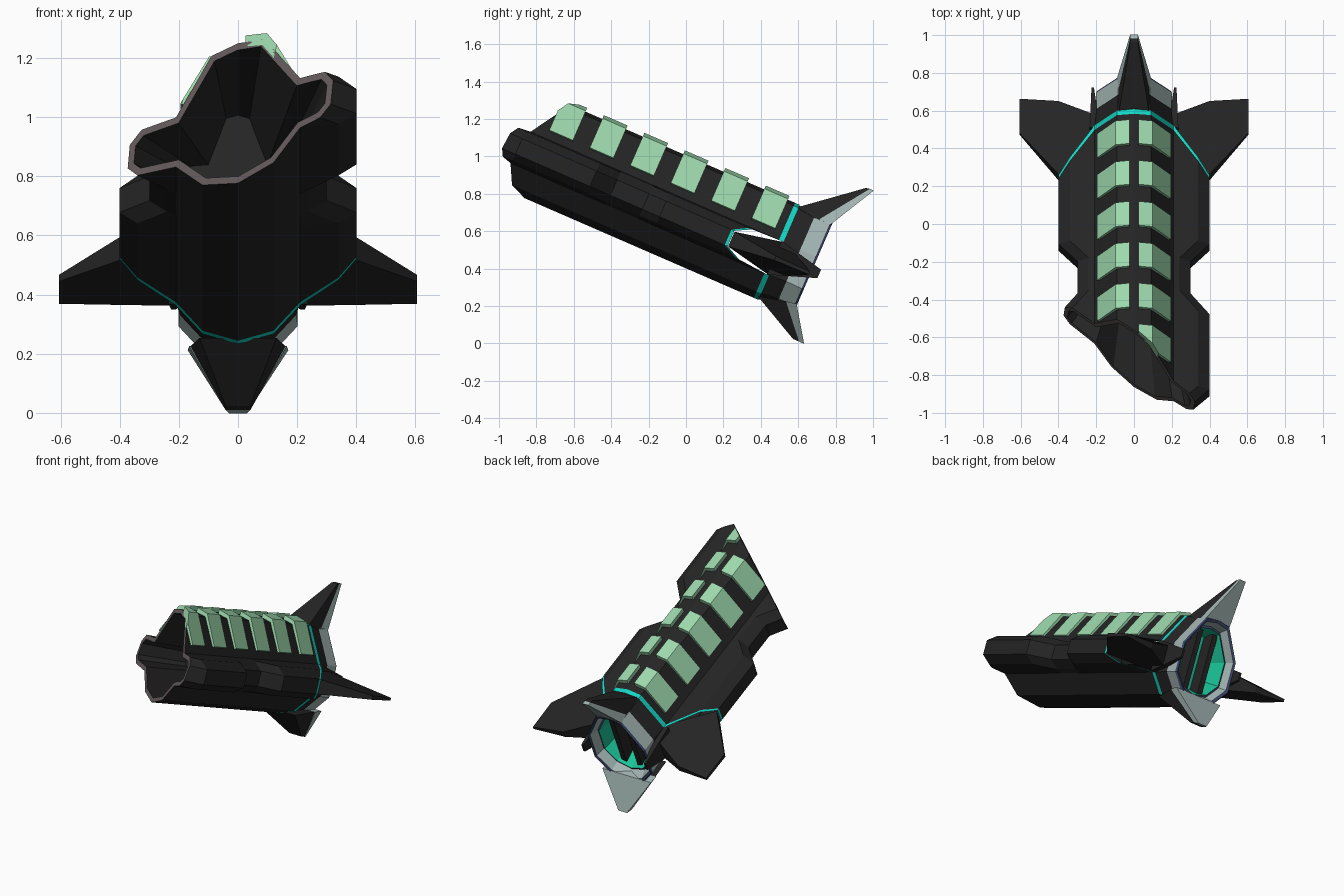
import bpy, bmesh, math
from mathutils import Vector, Matrix

if "Cube" in bpy.data.objects:
    bpy.data.objects.remove(bpy.data.objects["Cube"])

# Parts are built in ship axes (x, s = along hull to tail, u = up), then pitched nose-up
PITCH = Matrix.Rotation(math.radians(-23.5), 4, 'X')
CUT_CO, CUT_NO = Vector((0, -1.16, 0)), Vector((0.7935, 1, -0.16))


def mat(name, *rgb):
    m = bpy.data.materials.new(name)
    m.diffuse_color = (*rgb, 1)
    m.use_nodes = True
    m.node_tree.nodes["Principled BSDF"].inputs["Base Color"].default_value = m.diffuse_color
    return m


BLACK = mat("hull black", 0.018, 0.018, 0.018)
CYAN = mat("cyan trim", 0.006, 0.68, 0.56)
MINT = mat("mint panel", 0.34, 0.70, 0.42)
GREY = mat("pale grey metal", 0.37, 0.47, 0.46)
BLUE = mat("dark blue rim", 0.045, 0.06, 0.14)
TEAL = mat("teal glow", 0.01, 0.55, 0.31)
RIM = mat("torn edge brown", 0.13, 0.105, 0.105)
ALL = [BLACK, CYAN, MINT, GREY, BLUE, TEAL, RIM]


def finish(bm, name, recalc=True):
    if recalc:
        bmesh.ops.recalc_face_normals(bm, faces=bm.faces)
    bm.transform(PITCH)
    me = bpy.data.meshes.new(name)
    bm.to_mesh(me)
    bm.free()
    for m in ALL:
        me.materials.append(m)
    ob = bpy.data.objects.new(name, me)
    bpy.context.collection.objects.link(ob)
    return ob


def loft(rings, mats, cap0=True, cap1=True):
    """Skin closed rings; mats gives one material per span."""
    bm = bmesh.new()
    vs = [[bm.verts.new(p) for p in r] for r in rings]
    n = len(rings[0])
    for k in range(len(rings) - 1):
        m = ALL.index(mats[min(k, len(mats) - 1)])
        for i in range(n):
            j = (i + 1) % n
            bm.faces.new((vs[k][i], vs[k][j], vs[k + 1][j], vs[k + 1][i])).material_index = m
    if cap0:
        bm.faces.new(vs[0]).material_index = ALL.index(mats[0])
    if cap1:
        bm.faces.new(vs[-1]).material_index = ALL.index(mats[-1])
    return bm


def mirror_ring(half):
    return half + [(-x, s, u) for x, s, u in half[-2:0:-1]]


def hull_ring(s, w, slant=0.0):
    """Hull section with side strakes of half width w."""
    half = [(0, .922), (.09, .905), (.21, .706), (w - .06, .70), (w, .655),
            (w, .565), (w - .06, .525), (.21, .51), (.12, .405), (0, .368)]
    return mirror_ring([(x, s - slant * max(0, x - .21) / .19, u) for x, u in half])


def core_ring(s, k):
    """Ten-sided body section, scaled by k about its centre."""
    half = [(0, .922), (.09, .905), (.21, .706), (.21, .51), (.12, .405), (0, .368)]
    return mirror_ring([(x * k, s, .645 + (u - .645) * k) for x, u in half])


# Hull: lofted with notched side pods, sheared off at the front and hollowed
rings = [hull_ring(s, w) for s, w in [(-1.5, .3), (-1.33, .3), (-1.24, .4), (-.806, .4),
                                      (-.686, .3), (-.5, .3), (-.4, .4), (-.1, .4)]]
rings += [hull_ring(.235, .4, .255), hull_ring(.262, .4, .265)]
bm = loft(rings, [BLACK] * 8 + [CYAN], False, False)
bmesh.ops.recalc_face_normals(bm, faces=bm.faces)
res = bmesh.ops.bisect_plane(bm, geom=bm.verts[:] + bm.edges[:] + bm.faces[:], dist=1e-5,
                             plane_co=CUT_CO, plane_no=CUT_NO, clear_inner=True)
cut = [e for e in res['geom_cut'] if isinstance(e, bmesh.types.BMEdge)]
face = bmesh.ops.edgeloop_fill(bm, edges=cut)['faces'][0]
bmesh.ops.recalc_face_normals(bm, faces=bm.faces)
rim = bmesh.ops.inset_individual(bm, faces=[face], thickness=.026, use_even_offset=True)['faces']
for f in rim:
    f.material_index = ALL.index(RIM)
face.material_index = 0
face = bmesh.ops.extrude_discrete_faces(bm, faces=[face])['faces'][0]
for v in face.verts:
    v.co = (v.co.x * .5, -.55, .645 + (v.co.z - .645) * .85)
finish(bm, "hull", False)

# Tail: tapered collar, flared bell, recessed engine
tail = [(.25, .99), (.36, .94), (.45, .96), (.462, .93), (.455, .87), (.40, .79), (.405, .74), (.30, .62)]
finish(loft([core_ring(s, k) for s, k in tail],
            [BLACK, GREY, BLUE, BLUE, GREY, BLUE, TEAL]), "engine_bell")


def box(name, x0, x1, s0, s1, u0, u1, m):
    r = lambda s: [(x0, s, u0), (x1, s, u0), (x1, s, u1), (x0, s, u1)]
    finish(loft([r(s0), r(s1)], [m]), name)


# Dark vanes across the engine glow
for x in (-.055, .055):
    box("engine_vane", x - .017, x + .017, .29, .385, .46, .83, BLACK)


def fin(name, root, tip, m):
    """root/tip: (s front, s back, half width front, half width back, u front, u back)."""
    r = lambda a, b, wa, wb, ua, ub: [(-wa, a, ua), (wa, a, ua), (wb, b, ub), (-wb, b, ub)]
    finish(loft([r(*root), r(*tip)], [m]), name)


# Upper and lower fins, black with a pale trailing part
fin("upper_fin", (.25, .38, .08, .085, .90, .88), (.55, .572, .02, .02, 1.145, 1.15), BLACK)
fin("upper_fin_trailing", (.38, .455, .085, .09, .88, .89), (.572, .595, .02, .02, 1.15, 1.15), GREY)
fin("lower_fin", (.25, .40, .13, .16, .385, .42), (.515, .55, .042, .042, .25, .25), BLACK)
fin("lower_fin_trailing", (.40, .458, .165, .17, .42, .43), (.55, .58, .042, .03, .25, .25), GREY)

# Side wings: outline (x, s, half thickness) and the small spikes beside the bell
plan = [(.19, .255, .095), (.395, .0, .043), (.605, .255, .012),
        (.605, .455, .008), (.4, .437, .02), (.19, .33, .07)]
for sx in (-1, 1):
    finish(loft([[(sx * x, s, .608 - t) for x, s, t in plan],
                 [(sx * x, s, .608 + t) for x, s, t in plan]], [BLACK]), "side_wing")
    spike = [[(sx * .18, .25, .51), (sx * .235, .25, .51), (sx * .235, .25, .706), (sx * .18, .25, .706)],
             [(sx * .212, .505, .60), (sx * .225, .505, .60), (sx * .225, .505, .65), (sx * .212, .505, .65)]]
    finish(loft(spike, [BLACK]), "tail_spike")

# Mint roof panels in two rows, trimmed by the same shear
sect = [(.025, .944), (.098, .926), (.195, .755), (.168, .74), (.082, .885), (.025, .9)]
for row in range(6):
    s0 = .055 - row * .236
    for sx in (-1, 1):
        if row == 5 and sx < 0:
            continue
        bm = loft([[(sx * x, s, u) for x, u in sect] for s in (s0, s0 + .138)], [MINT])
        res = bmesh.ops.bisect_plane(bm, geom=bm.verts[:] + bm.edges[:] + bm.faces[:], dist=1e-5,
                                     plane_co=CUT_CO, plane_no=CUT_NO, clear_inner=True)
        edges = [e for e in bm.edges if e.is_boundary]
        if edges:
            bmesh.ops.holes_fill(bm, edges=edges, sides=0)
            for f in bm.faces:
                f.material_index = ALL.index(MINT)
        finish(bm, "roof_panel")
